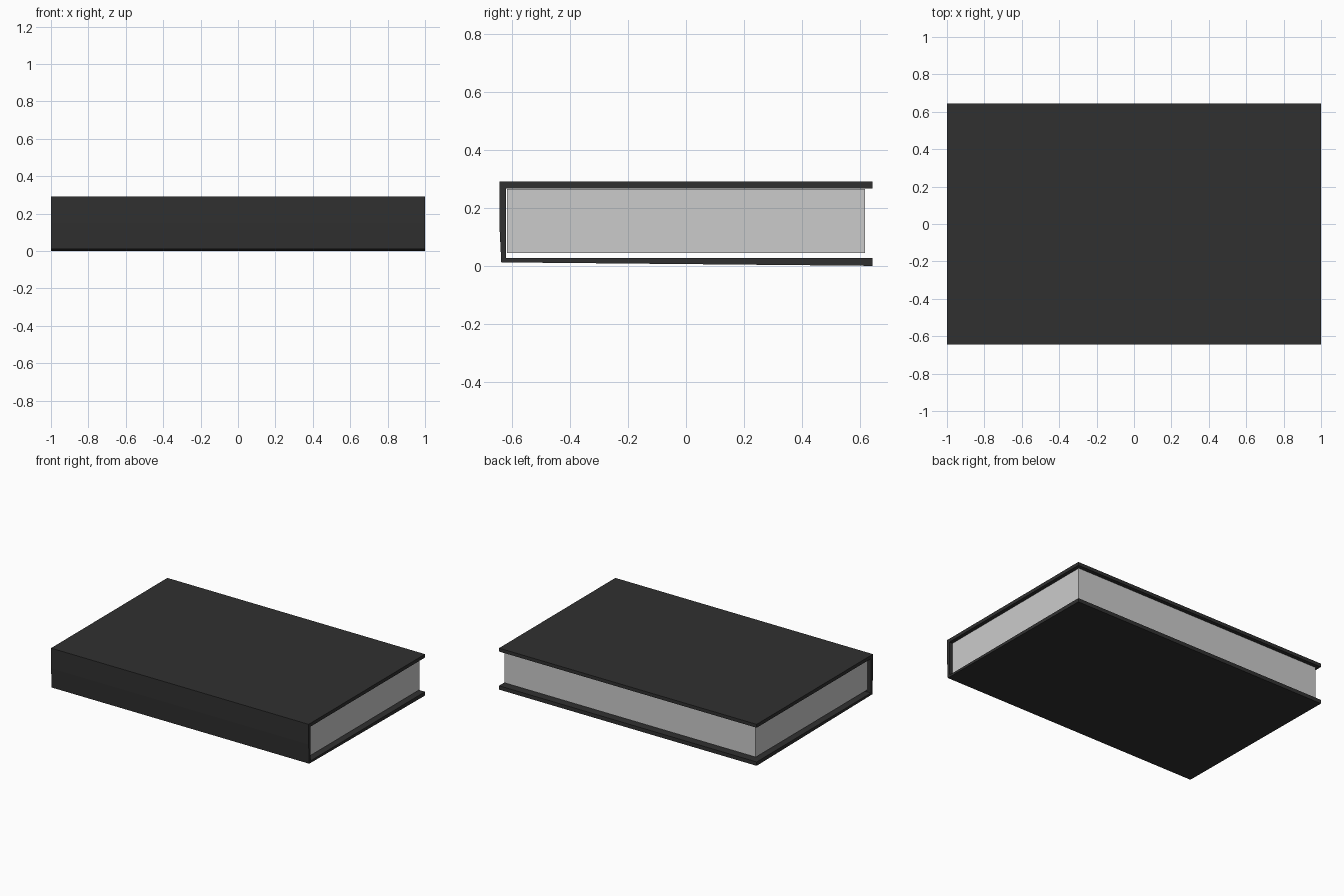
import bpy, bmesh

if "Cube" in bpy.data.objects:
    bpy.data.objects.remove(bpy.data.objects["Cube"])

dark = bpy.data.materials.new("dark_cover")
dark.diffuse_color = (0.03, 0.03, 0.03, 1)
dark.use_nodes = True
dark.node_tree.nodes["Principled BSDF"].inputs["Base Color"].default_value = dark.diffuse_color


def extrude_profile(name, profile, half_length, material=None):
    """Extrude a closed (y, z) outline symmetrically along x."""
    bm = bmesh.new()
    face = bm.faces.new([bm.verts.new((-half_length, y, z)) for y, z in profile])
    out = bmesh.ops.extrude_face_region(bm, geom=[face])
    verts = [v for v in out["geom"] if isinstance(v, bmesh.types.BMVert)]
    bmesh.ops.translate(bm, verts=verts, vec=(2 * half_length, 0, 0))
    bmesh.ops.recalc_face_normals(bm, faces=bm.faces)
    mesh = bpy.data.meshes.new(name)
    bm.to_mesh(mesh)
    bm.free()
    obj = bpy.data.objects.new(name, mesh)
    bpy.context.collection.objects.link(obj)
    if material:
        mesh.materials.append(material)
    return obj


# Wrap-around cover: top board, slightly bent spine, tapered bottom board
extrude_profile("cover", [
    (0.645, 0.291), (-0.645, 0.291), (-0.645, 0.15), (-0.638, 0.012),
    (0.645, 0.003 - 0.003), (0.645, 0.027), (-0.622, 0.027),
    (-0.622, 0.267), (0.645, 0.267)], 1.0, dark)

# Page block hanging from the top board, clear of the bottom board
extrude_profile("pages", [
    (-0.619, 0.044), (0.619, 0.044), (0.619, 0.266), (-0.619, 0.266)], 0.975)
